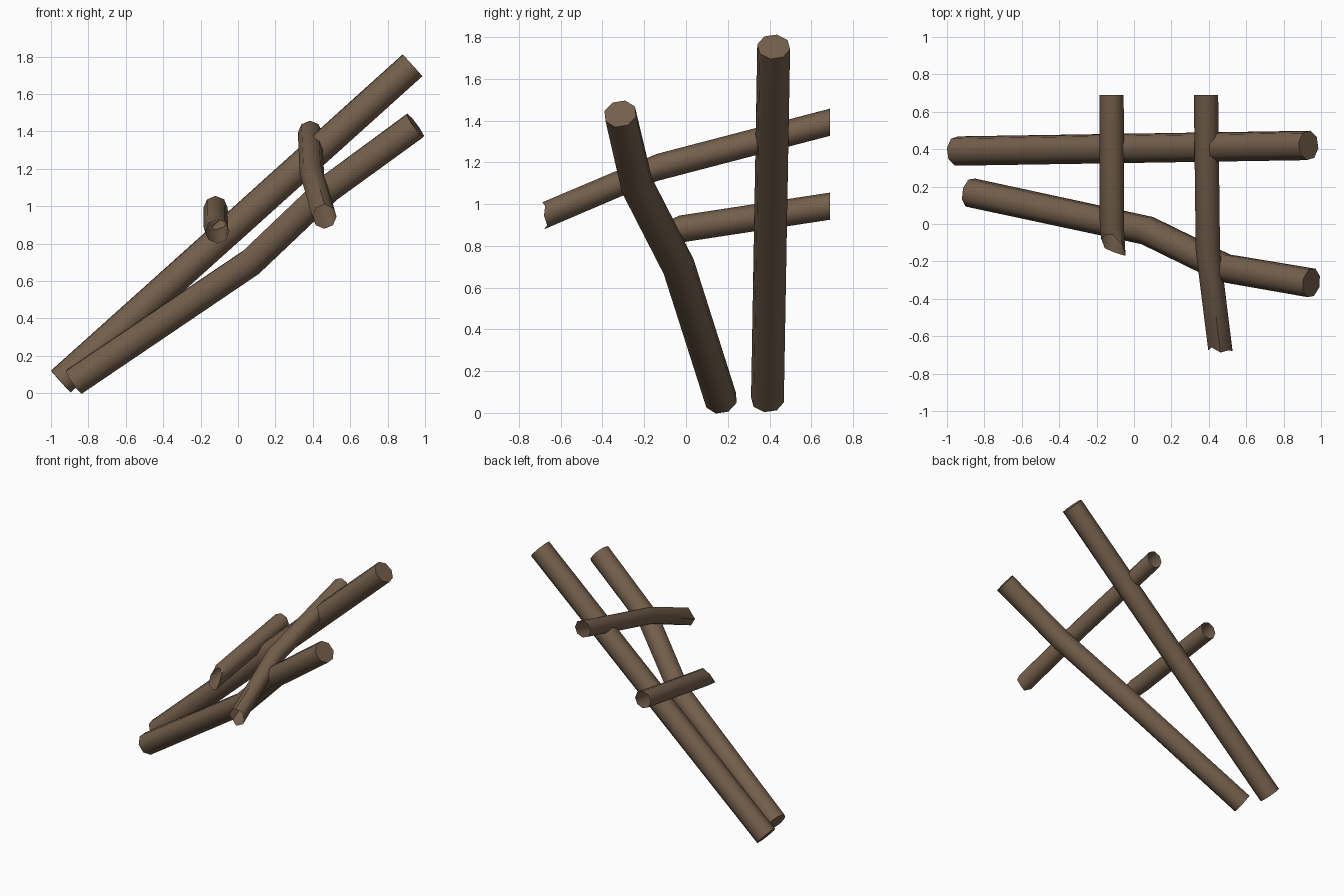
import bpy, bmesh, math
from mathutils import Vector

if "Cube" in bpy.data.objects:
    bpy.data.objects.remove(bpy.data.objects["Cube"])

SIDES = 8
wood = bpy.data.materials.new("brown_wood")
wood.diffuse_color = (0.175, 0.115, 0.072, 1)
wood.use_nodes = True
wood.node_tree.nodes["Principled BSDF"].inputs["Base Color"].default_value = wood.diffuse_color


def log(name, path, radius, caps=True, phase=0.0, plane=None, jag=None):
    """Sweep an octagon along a path; jag shifts the last ring's points in y."""
    pts = [Vector(p) for p in path]
    bm = bmesh.new()
    rings = []
    for i, p in enumerate(pts):
        a, b = pts[max(i - 1, 0)], pts[min(i + 1, len(pts) - 1)]
        axis = Vector(plane) if plane else (b - a).normalized()
        side = axis.cross(Vector((0, 0, 1))).normalized()
        up = side.cross(axis).normalized()
        ring = []
        for k in range(SIDES):
            t = 2 * math.pi * k / SIDES + phase
            co = p + radius * (math.cos(t) * side + math.sin(t) * up)
            if jag and i == len(pts) - 1:
                co.y += jag[k]
            ring.append(bm.verts.new(co))
        rings.append(ring)
    for r0, r1 in zip(rings, rings[1:]):
        for k in range(SIDES):
            j = (k + 1) % SIDES
            bm.faces.new((r0[k], r0[j], r1[j], r1[k])).smooth = True
    if caps:
        bm.faces.new(rings[0][::-1])
        bm.faces.new(rings[-1])
    me = bpy.data.meshes.new(name)
    # side/up/axis is left-handed, so make outward normals explicit
    f = bm.faces[:][0]
    mid = (pts[0] + pts[1]) / 2
    if f.normal.length == 0:
        f.normal_update()
    if f.normal.dot(f.calc_center_median() - mid) < 0:
        bmesh.ops.reverse_faces(bm, faces=bm.faces[:])
    if caps:
        bmesh.ops.recalc_face_normals(bm, faces=bm.faces[:])
    bm.to_mesh(me)
    bm.free()
    me.materials.append(wood)
    ob = bpy.data.objects.new(name, me)
    bpy.context.collection.objects.link(ob)
    bpy.ops.object.select_all(action='DESELECT')
    ob.select_set(True)
    bpy.context.view_layer.objects.active = ob
    bpy.ops.object.shade_smooth_by_angle(angle=math.radians(50))
    return ob


# Two long leaning side poles
log("straight_pole", [(-0.948, 0.39, 0.062), (0, 0.405, 0.912),
                      (0.933, 0.42, 1.753)], 0.08, phase=0.2)
log("bent_pole", [(-0.875, 0.168, 0.062), (0.07, -0.035, 0.70),
                  (0.48, -0.235, 1.09), (0.948, -0.315, 1.432)], 0.08, phase=0.2)

# Open-ended rungs, splintered at the front; point 0 is -x, 2 is top, 4 is +x
log("upper_rung", [(0.385, 0.69, 1.392), (0.395, -0.14, 1.175),
                   (0.462, -0.675, 0.944)], 0.065, caps=False, plane=(0, -1, 0),
    jag=[0, 0.015, -0.012, 0.0, -0.005, 0.01, -0.005, 0.02])
log("lower_rung", [(-0.12, 0.69, 0.99), (-0.118, -0.03, 0.88),
                   (-0.110, -0.11, 0.865)], 0.065, caps=False, plane=(0, -1, 0),
    jag=[0.03, 0.05, 0.05, 0.0, -0.06, -0.055, -0.04, -0.02])
